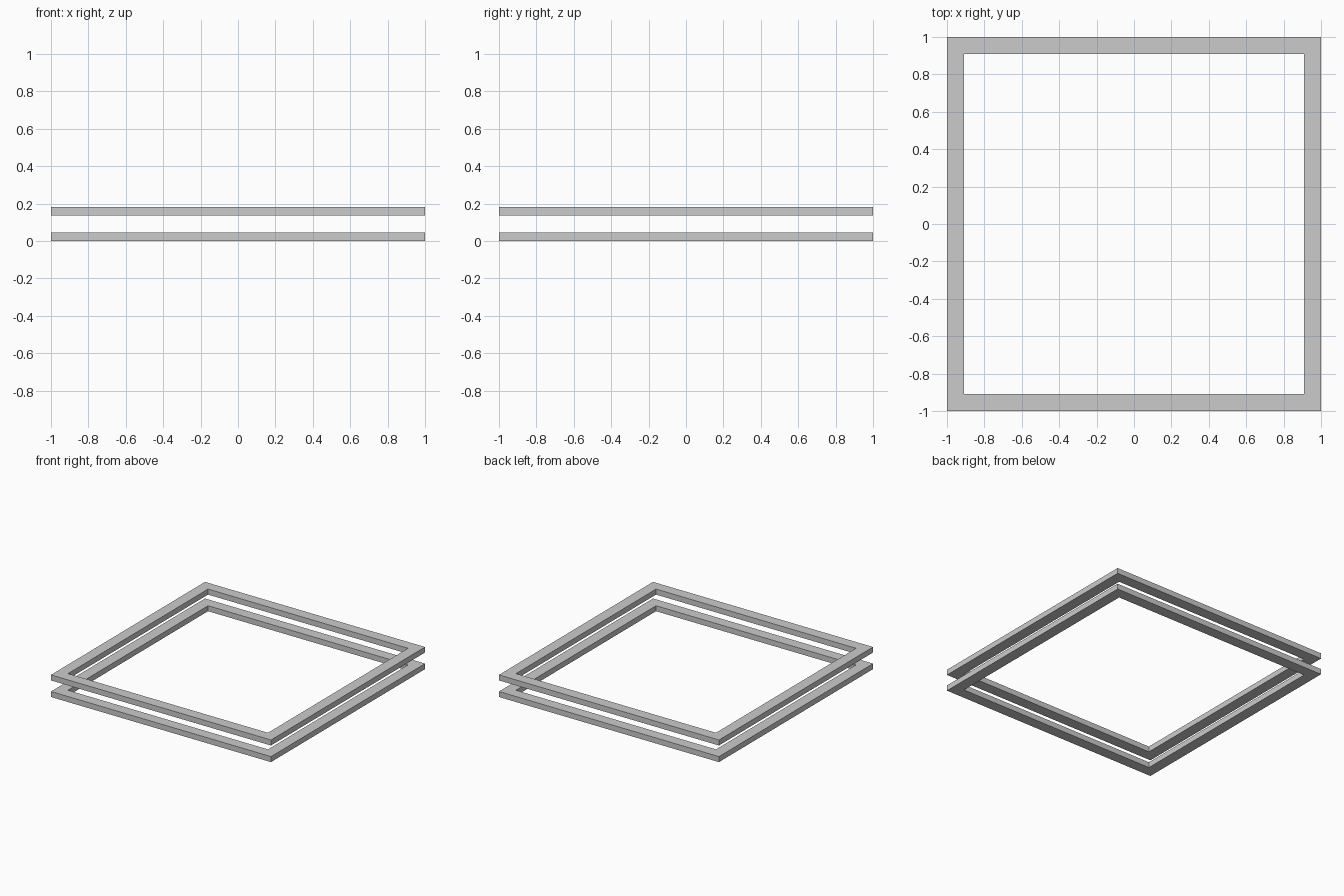
import bpy
import bmesh

cube = bpy.data.objects.get("Cube")
if cube:
    bpy.data.objects.remove(cube, do_unlink=True)

# One flat grey for both frames
GREY = (0.6, 0.6, 0.6, 1.0)
grey = bpy.data.materials.new("light_grey")
grey.use_nodes = True
grey.diffuse_color = GREY
grey.node_tree.nodes["Principled BSDF"].inputs["Base Color"].default_value = GREY

OUTER = 1.0
BAR_WIDTH = 0.091
BAR_HEIGHT = 0.0455


def square_frame(name, bottom):
    """Square ring of rectangular bars, built as one closed mesh."""
    inner = OUTER - BAR_WIDTH
    top = bottom + BAR_HEIGHT
    # Bar cross-section, repeated at the four mitred corners
    section = [(OUTER, bottom), (OUTER, top), (inner, top), (inner, bottom)]
    corners = [(-1, -1), (1, -1), (1, 1), (-1, 1)]
    bm = bmesh.new()
    rings = [[bm.verts.new((sx * r, sy * r, z)) for r, z in section]
             for sx, sy in corners]
    for i, ring in enumerate(rings):
        following = rings[(i + 1) % 4]
        for j in range(4):
            k = (j + 1) % 4
            bm.faces.new((ring[j], following[j], following[k], ring[k]))
    bmesh.ops.recalc_face_normals(bm, faces=bm.faces)
    mesh = bpy.data.meshes.new(name)
    bm.to_mesh(mesh)
    bm.free()
    mesh.materials.append(grey)
    obj = bpy.data.objects.new(name, mesh)
    bpy.context.collection.objects.link(obj)


# Two identical frames, separated by an open gap
square_frame("lower_frame", 0.0)
square_frame("upper_frame", 3 * BAR_HEIGHT)
